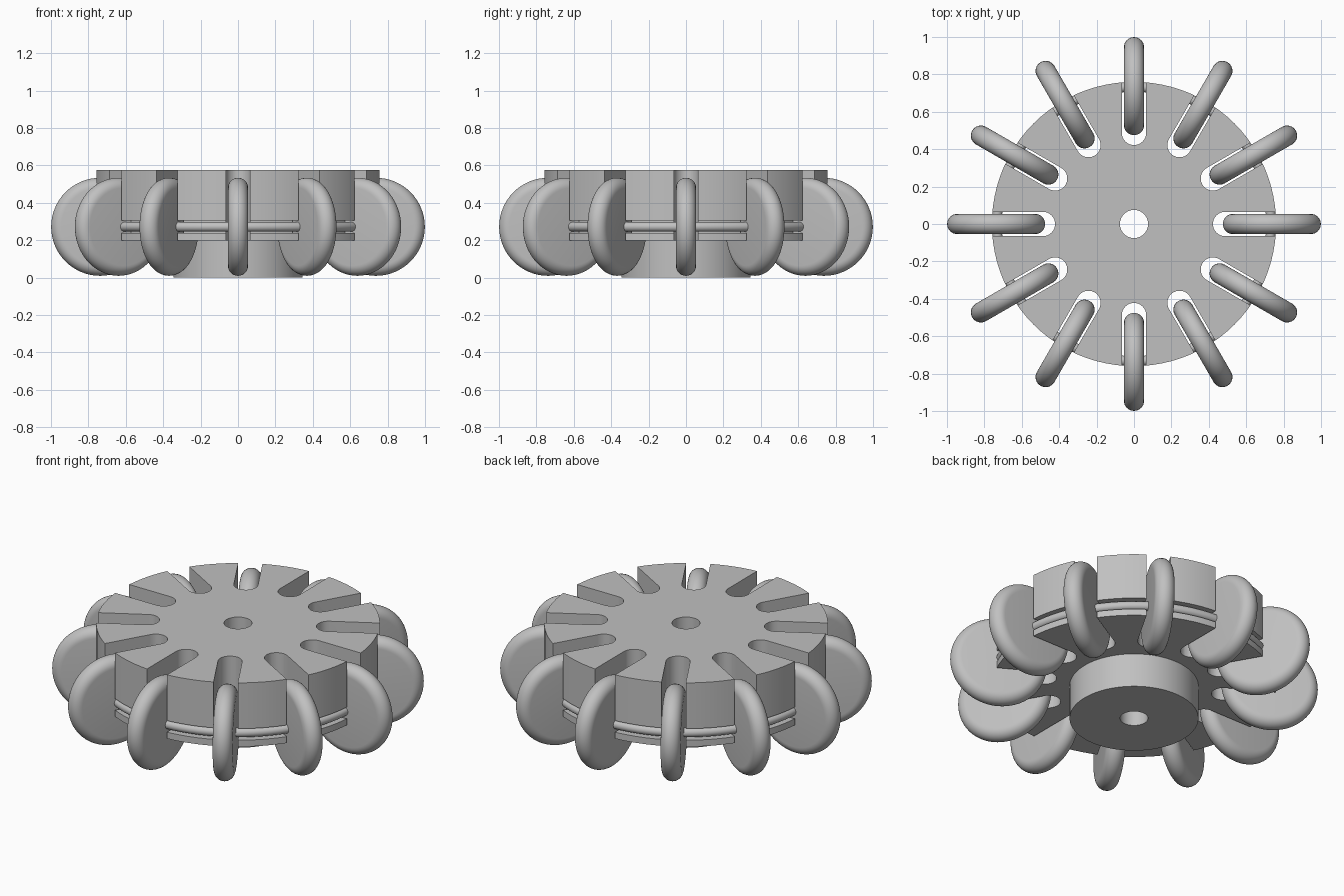
import bpy, bmesh, math
from mathutils import Matrix

if "Cube" in bpy.data.objects:
    bpy.data.objects.remove(bpy.data.objects["Cube"])

COUNT = 12                       # rollers around the wheel
ROLLER_R, TYRE_R = 0.208, 0.054  # flat face radius, rounded rim radius
ORBIT, AXLE_Z = 0.737, 0.272     # where the rollers sit

grey = bpy.data.materials.new("plain grey")
grey.use_nodes = True
grey.diffuse_color = (0.53, 0.53, 0.53, 1)
grey.node_tree.nodes["Principled BSDF"].inputs["Base Color"].default_value = (0.53, 0.53, 0.53, 1)


def make_object(name, bm):
    bmesh.ops.recalc_face_normals(bm, faces=bm.faces[:])
    mesh = bpy.data.meshes.new(name)
    bm.to_mesh(mesh)
    bm.free()
    mesh.materials.append(grey)
    obj = bpy.data.objects.new(name, mesh)
    bpy.context.collection.objects.link(obj)
    return obj


def activate(obj):
    bpy.ops.object.select_all(action="DESELECT")
    obj.select_set(True)
    bpy.context.view_layer.objects.active = obj


def smooth(obj):
    activate(obj)
    bpy.ops.object.shade_smooth_by_angle(angle=math.radians(30))


def lathe(name, profile, steps, closed=True):
    """Revolve (radius, height) points around z; radius 0 becomes a pole."""
    bm = bmesh.new()
    verts = [bm.verts.new((r, 0, z)) for r, z in profile]
    pairs = list(zip(verts, verts[1:] + verts[:1]))
    edges = [bm.edges.new(p) for p in (pairs if closed else pairs[:-1])]
    bmesh.ops.spin(bm, geom=verts + edges, axis=(0, 0, 1), cent=(0, 0, 0),
                   angle=math.tau, steps=steps, use_merge=True)
    bmesh.ops.remove_doubles(bm, verts=bm.verts[:], dist=1e-5)
    return make_object(name, bm)


def arc(cx, cy, radius, start, end, steps):
    angles = [start + (end - start) * i / steps for i in range(steps + 1)]
    return [(cx + radius * math.cos(a), cy + radius * math.sin(a)) for a in angles]


# Wheel body: bore, hub and grooved disc in one turned profile
body = lathe("wheel_body", [
    (0.075, 0), (0.345, 0), (0.345, 0.2), (0.76, 0.2), (0.76, 0.238),
    (0.70, 0.238), (0.70, 0.306), (0.76, 0.306), (0.76, 0.577), (0.075, 0.577)], 96)

# Round-ended slots cut through the disc
bm = bmesh.new()
outline = [(0.9, 0.065)] + arc(0.487, 0, 0.065, math.pi / 2, math.pi * 1.5, 16) + [(0.9, -0.065)]
for i in range(COUNT):
    turn = Matrix.Rotation(math.tau * i / COUNT, 4, "Z")
    base = bm.faces.new([bm.verts.new((x, y, 0.1)) for x, y in outline])
    top = bmesh.ops.extrude_face_region(bm, geom=[base])["geom"]
    raised = [v for v in top if isinstance(v, bmesh.types.BMVert)]
    bmesh.ops.translate(bm, verts=raised, vec=(0, 0, 0.6))
    bmesh.ops.transform(bm, matrix=turn, verts=list(set(base.verts) | set(raised)))
cutter = make_object("slot_cutter", bm)
cutter.hide_render = True

cut = body.modifiers.new("slots", "BOOLEAN")
cut.operation, cut.solver, cut.object = "DIFFERENCE", "EXACT", cutter
activate(body)
bpy.ops.object.modifier_apply(modifier=cut.name)
bpy.data.objects.remove(cutter)
smooth(body)

# Axle wire running round the groove and through every roller
wire = lathe("axle_ring", arc(0.733, AXLE_Z, 0.026, 0, math.tau * 15 / 16, 15), 96)
smooth(wire)

# Rollers: flat-sided discs with a rounded rim
rim = arc(ROLLER_R, 0, TYRE_R, -math.pi / 2, math.pi / 2, 16)
roller = lathe("roller_1", [(0, -TYRE_R)] + rim + [(0, TYRE_R)], 64, closed=False)
smooth(roller)
upright = Matrix.Translation((ORBIT, 0, AXLE_Z)) @ Matrix.Rotation(math.pi / 2, 4, "X")
for i in range(COUNT):
    obj = roller
    if i:
        obj = roller.copy()
        obj.name = f"roller_{i + 1}"
        bpy.context.collection.objects.link(obj)
    obj.matrix_world = Matrix.Rotation(math.tau * i / COUNT, 4, "Z") @ upright
